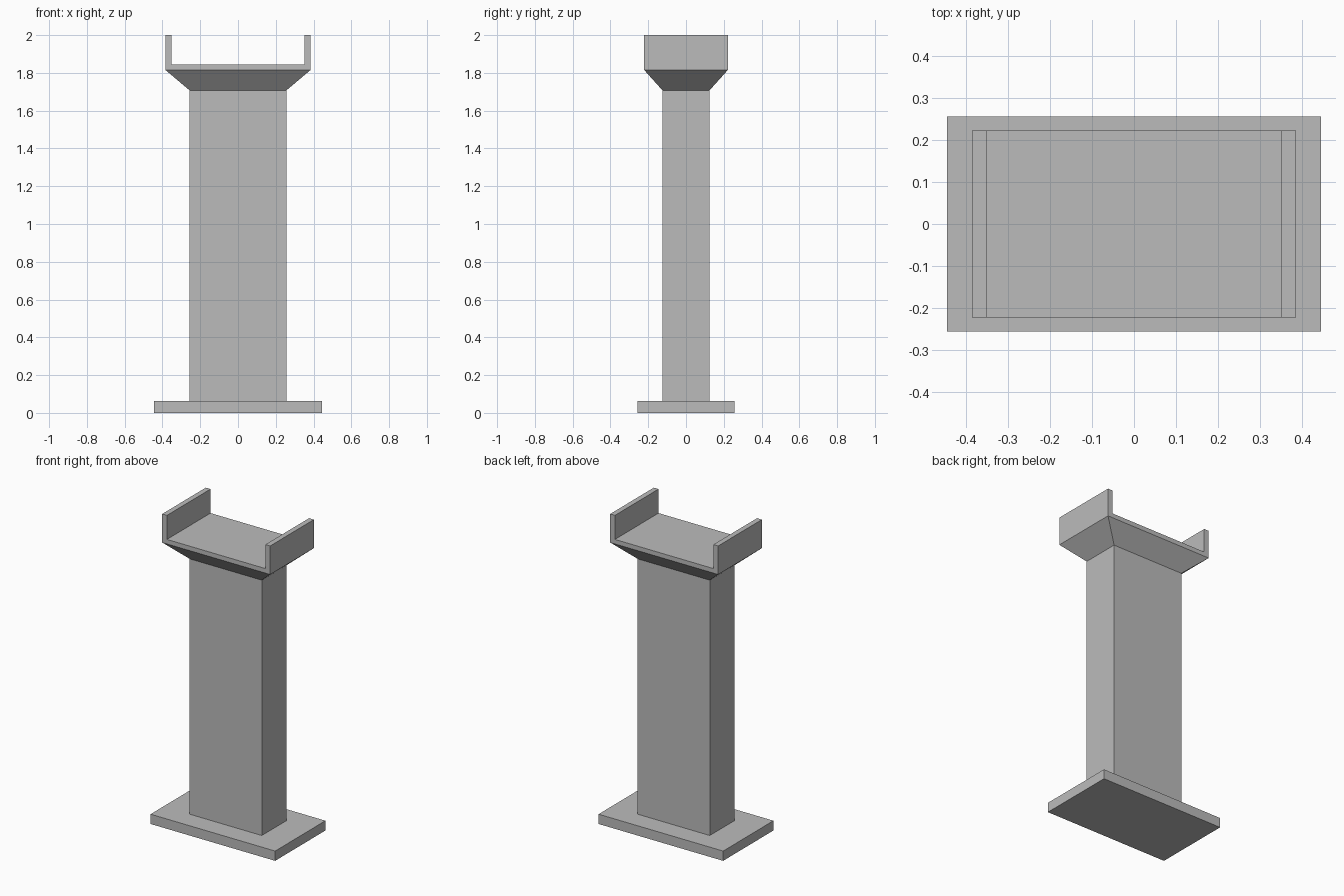
import bpy
import bmesh

cube = bpy.data.objects.get("Cube")
if cube:
    bpy.data.objects.remove(cube, do_unlink=True)

# Single concrete grey
concrete = bpy.data.materials.new("concrete_grey")
concrete.use_nodes = True
GREY = (0.5, 0.5, 0.5, 1.0)
concrete.diffuse_color = GREY
concrete.node_tree.nodes["Principled BSDF"].inputs["Base Color"].default_value = GREY


def finish(name, bm):
    bmesh.ops.recalc_face_normals(bm, faces=bm.faces)
    mesh = bpy.data.meshes.new(name)
    bm.to_mesh(mesh)
    bm.free()
    mesh.materials.append(concrete)
    obj = bpy.data.objects.new(name, mesh)
    bpy.context.collection.objects.link(obj)
    return obj


def rect_loft(name, sections):
    """Solid through centred rectangles given as (half x, half y, z)."""
    bm = bmesh.new()
    rings = [[bm.verts.new((sx * hx, sy * hy, z))
              for sx, sy in ((-1, -1), (1, -1), (1, 1), (-1, 1))]
             for hx, hy, z in sections]
    bm.faces.new(rings[0])
    bm.faces.new(rings[-1])
    for low, high in zip(rings, rings[1:]):
        for i in range(4):
            j = (i + 1) % 4
            bm.faces.new((low[i], low[j], high[j], high[i]))
    return finish(name, bm)


def extrude_profile(name, points, half_depth):
    """Extrude an x-z outline along y."""
    bm = bmesh.new()
    face = bm.faces.new([bm.verts.new((x, -half_depth, z)) for x, z in points])
    result = bmesh.ops.extrude_face_region(bm, geom=[face])
    verts = [g for g in result["geom"] if isinstance(g, bmesh.types.BMVert)]
    bmesh.ops.translate(bm, verts=verts, vec=(0, 2 * half_depth, 0))
    return finish(name, bm)


BASE_TOP, NECK, SEAT, FLOOR, TOP = 0.063, 1.708, 1.816, 1.845, 2.0
COLUMN = (0.257, 0.125)
CAP = (0.385, 0.222)
INNER = 0.351

# Footing slab and rectangular shaft
rect_loft("base_slab", [(0.444, 0.256, 0), (0.444, 0.256, BASE_TOP)])
rect_loft("column_shaft", [(*COLUMN, BASE_TOP), (*COLUMN, NECK)])

# Flared capital
rect_loft("flared_capital", [(*COLUMN, NECK), (*CAP, SEAT)])

# Channel-shaped top: floor with a wall on each side
right_half = [(CAP[0], SEAT), (CAP[0], TOP), (INNER, TOP), (INNER, FLOOR)]
left_half = [(-x, z) for x, z in reversed(right_half)]
extrude_profile("top_channel", right_half + left_half, CAP[1])
